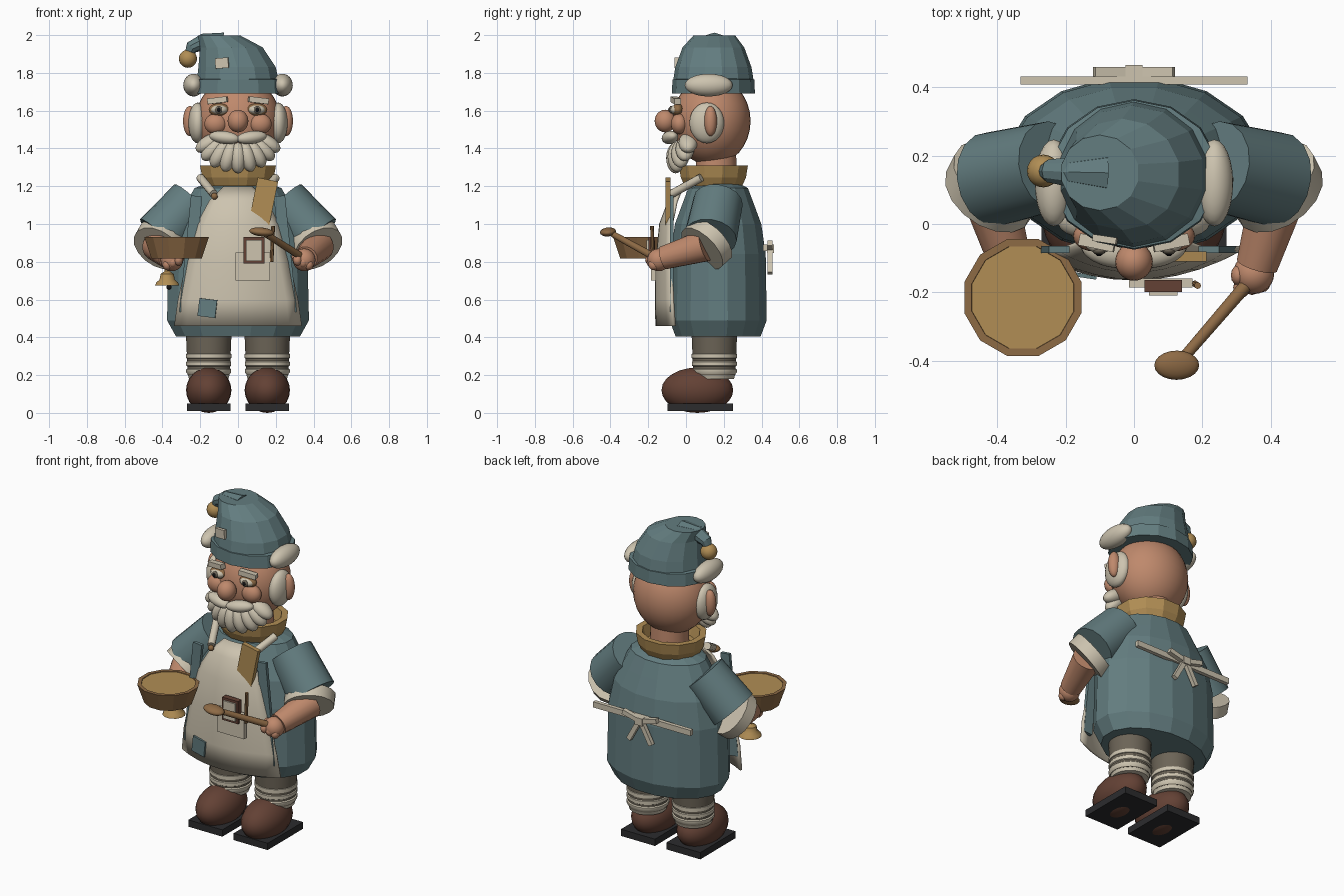
import bpy, bmesh, math
from mathutils import Vector, Matrix, Euler

if "Cube" in bpy.data.objects:
    bpy.data.objects.remove(bpy.data.objects["Cube"])

COL = {"teal": (.125, .205, .215), "cream": (.61, .55, .43), "skin": (.52, .25, .15),
       "gold": (.44, .27, .09), "wood": (.27, .145, .06), "leather": (.125, .053, .035),
       "sole_dark": (.025, .025, .027), "olive": (.15, .128, .095), "black": (.006, .006, .007)}
MAT = {}
for n, c in COL.items():
    MAT[n] = bpy.data.materials.new(n)
    MAT[n].diffuse_color = (*c, 1)


def finish(name, bm, mat, smooth=None):
    bmesh.ops.recalc_face_normals(bm, faces=bm.faces)
    me = bpy.data.meshes.new(name)
    bm.to_mesh(me)
    bm.free()
    me.materials.append(MAT[mat])
    if smooth:
        me.polygons.foreach_set("use_smooth", [True] * len(me.polygons))
        me.set_sharp_from_angle(angle=math.radians(smooth))
    ob = bpy.data.objects.new(name, me)
    bpy.context.collection.objects.link(ob)
    return ob


def ell(name, c, r, mat, rot=(0, 0, 0), seg=24):
    """Ellipsoid at c with radii r."""
    bm = bmesh.new()
    m = Matrix.Translation(c) @ Euler(rot).to_matrix().to_4x4() @ Matrix.Diagonal((*r, 1))
    bmesh.ops.create_uvsphere(bm, u_segments=seg, v_segments=seg // 2, radius=1, matrix=m)
    return finish(name, bm, mat, 60)


def box(name, c, s, mat, rot=(0, 0, 0)):
    """Box at c with full size s."""
    bm = bmesh.new()
    m = Matrix.Translation(c) @ Euler(rot).to_matrix().to_4x4() @ Matrix.Diagonal((*s, 1))
    bmesh.ops.create_cube(bm, size=1, matrix=m)
    return finish(name, bm, mat)


def tube(name, pts, radii, mat, sides=16, sy=1, axis=None, smooth=None, caps=True):
    """Rings of the given radii lofted along a path."""
    bm = bmesh.new()
    pts = [Vector(p) for p in pts]
    rings = []
    for i, (p, r) in enumerate(zip(pts, radii)):
        d = Vector(axis) if axis else pts[min(i + 1, len(pts) - 1)] - pts[max(i - 1, 0)]
        q = d.to_track_quat('Z', 'Y')
        rings.append([bm.verts.new(p + q @ Vector((r * math.cos(a), r * sy * math.sin(a), 0)))
                      for a in (2 * math.pi * (k + .5) / sides for k in range(sides))])
    for a, b in zip(rings, rings[1:]):
        for k in range(sides):
            bm.faces.new((a[k], a[(k + 1) % sides], b[(k + 1) % sides], b[k]))
    if caps:
        bm.faces.new(rings[0])
        bm.faces.new(rings[-1])
    return finish(name, bm, mat, smooth)


def lathe(name, x, y, prof, mat, **k):
    return tube(name, [(x, y, z) for r, z in prof], [r for r, z in prof], mat, axis=(0, 0, 1), **k)


# ---- legs, socks, shoes
for s, side in ((-1, "right"), (1, "left")):
    x = .155 * s
    box(f"{side}_sole", (x, .075, .03), (.232, .345, .042), "sole_dark")
    ell(f"{side}_shoe", (x, .06, .12), (.12, .19, .12), "leather")
    lathe(f"{side}_leg", x, .15, [(.112, .2), (.123, .45)], "olive", sides=24, smooth=40)
    lathe(f"{side}_sock", x, .15, [(.105, .18), (.112, .205), (.12, .215), (.12, .23), (.112, .237),
          (.112, .245), (.12, .25), (.12, .27), (.112, .277), (.112, .287), (.121, .29),
          (.121, .312), (.11, .316)], "cream", sides=24, smooth=40)

# ---- coat
lathe("coat", 0, .17, [(.335, .405), (.383, .49), (.38, .62), (.375, .84), (.34, 1.0),
      (.285, 1.1), (.235, 1.19), (.15, 1.22)], "teal", sides=16, sy=.685)

# ---- apron: curved panel, widening downwards
rows = [(.46, .335, -.155, -.06), (.6, .315, -.158, -.07), (.8, .27, -.155, -.075),
        (1.0, .215, -.135, -.075), (1.12, .15, -.09, -.05), (1.195, .075, -.03, -.02)]
bm = bmesh.new()
grid = []
for z, w, yf, ys in rows:
    grid.append([bm.verts.new((w * t / 5, yf + (ys - yf) * (t / 5) ** 2, z)) for t in range(-5, 6)])
for a, b in zip(grid, grid[1:]):
    for k in range(10):
        bm.faces.new((a[k], a[k + 1], b[k + 1], b[k]))
apron = finish("apron", bm, "cream", 40)
sol = apron.modifiers.new("thickness", 'SOLIDIFY')
sol.thickness = .014
sol.offset = 0

# ---- apron details: pocket, book, pencil, patch, straps, ties
box("pocket", (.078, -.172, .775), (.185, .026, .15), "cream")
box("book", (.085, -.182, .86), (.11, .035, .14), "leather")
box("book_page", (.085, -.204, .86), (.083, .009, .11), "cream")
tube("pencil", [(.178, -.175, .8), (.186, -.18, .99)], [.01, .01], "wood", sides=8)
box("apron_patch", (-.162, -.149, .555), (.095, .012, .095), "teal", (0, .12, -.15))
for s, side in ((-1, "right"), (1, "left")):
    tube(f"{side}_apron_strap", [(.2 * s, .08, 1.245), (.13 * s, -.075, 1.16)], [.022, .022],
         "cream", sides=10, smooth=40)
    ell(f"{side}_strap_button", (.125 * s, -.085, 1.147), (.018, .016, .018), "wood", seg=12)
    box(f"{side}_coat_lapel", (.25 * s, -.075, .84), (.06, .02, .62), "teal", (0, -.1 * s, 0))
    box(f"{side}_bow_loop", (.06 * s, .445, .885), (.115, .028, .028), "cream", (0, -.25 * s, 0))
    box(f"{side}_bow_tail", (.04 * s, .445, .805), (.028, .025, .15), "cream", (0, -.5 * s, 0))
box("waist_tie", (0, .42, .875), (.665, .024, .035), "cream")
box("bow_knot", (0, .447, .87), (.05, .036, .045), "cream")

# ---- arms
for s, side in ((-1, "right"), (1, "left")):
    tube(f"{side}_sleeve", [(.24 * s, .17, 1.12), (.415 * s, .13, .93)], [.132, .14], "teal",
         sides=16, smooth=40)
    tube(f"{side}_cuff", [(.4 * s, .135, .915), (.425 * s, .085, .87)], [.143, .143], "cream",
         sides=16, axis=(.42 * s, -.6, -.6), smooth=40)
    tube(f"{side}_forearm", [(.425 * s, .1, .885), (.36 * s, -.12, .82)], [.085, .062], "skin",
         smooth=40)
    ell(f"{side}_hand", (.35 * s, -.145, .81), (.06, .06, .06), "skin")
    for k in range(3):
        ell(f"{side}_finger_{k}", ((.375 - .03 * k) * s, -.17 - .008 * k, .785 + .012 * k),
            (.025, .03, .03), "skin", seg=12)
    ell(f"{side}_thumb", (.305 * s, -.15, .825), (.022, .03, .03), "skin", seg=12)

# ---- bowl and bell in the right hand
lathe("bowl", -.325, -.215, [(.138, .818), (.177, .93), (.155, .93), (.13, .84)], "wood", sides=12)
lathe("dough", -.325, -.215, [(.14, .85), (.157, .926)], "gold", sides=12)
lathe("bell", -.375, -.09, [(.066, .675), (.06, .69), (.042, .705), (.036, .735), (.014, .75),
      (.012, .78)], "gold", sides=12, smooth=40)
ell("bell_clapper", (-.365, -.09, .665), (.014, .014, .014), "black", seg=12)

# ---- spoon in the left hand
tube("spoon_handle", [(.37, -.13, .805), (.15, -.385, .945)], [.021, .017], "wood", sides=10,
     smooth=40)
ell("spoon_head", (.125, -.413, .958), (.066, .043, .023), "wood", (.1, .1, 0), 20)

# ---- neck and scarf
lathe("neck", 0, .16, [(.115, 1.18), (.105, 1.4)], "skin", sides=20, smooth=40)
lathe("scarf", 0, .145, [(.172, 1.2), (.196, 1.245), (.208, 1.31), (.17, 1.31), (.15, 1.24)],
      "gold", sides=12, sy=.91)
box("scarf_tail", (.135, -.095, 1.12), (.11, .028, .235), "gold", (0, .2, 0))

# ---- head and face
ell("head", (0, .135, 1.545), (.225, .207, .235), "skin", seg=32)
ell("nose", (0, -.11, 1.545), (.055, .056, .06), "skin")
for s, side in ((-1, "right"), (1, "left")):
    ell(f"{side}_ear", (.255 * s, .13, 1.545), (.036, .034, .08), "skin")
    ell(f"{side}_sideburn", (.213 * s, .11, 1.535), (.05, .092, .108), "cream")
    ell(f"{side}_cheek", (.118 * s, -.035, 1.53), (.06, .045, .055), "skin")
    ell(f"{side}_eyelid", (.1 * s, -.043, 1.605), (.055, .03, .034), "wood")
    ell(f"{side}_eye", (.1 * s, -.055, 1.605), (.044, .03, .025), "cream")
    ell(f"{side}_iris", (.102 * s, -.078, 1.605), (.02, .012, .021), "olive", seg=16)
    ell(f"{side}_pupil", (.102 * s, -.086, 1.605), (.011, .008, .012), "black", seg=12)
    box(f"{side}_brow", (.108 * s, -.055, 1.655), (.105, .035, .03), "cream", (0, .12 * s, .2 * s))
    ell(f"{side}_moustache", (.072 * s, -.085, 1.458), (.083, .04, .034), "cream",
        (0, -.12 * s, .25 * s))

# ---- beard: fan of lobes around the chin
for k in range(-4, 5):
    a = math.radians(k * 19)
    ell(f"beard_lobe_{k + 4}", (.155 * math.sin(a), -.055 + .07 * math.sin(a) ** 2,
        1.455 - .105 * math.cos(a)), (.042, .05, .082), "cream", (0, -a * .8 + 0, 0), 20)

# ---- hat
lathe("hat_band", 0, .145, [(.228, 1.69), (.25, 1.69), (.246, 1.765), (.22, 1.77)], "teal",
      sides=14, sy=.88)
tube("hat", [(0, .145, 1.74), (-.005, .145, 1.83), (-.035, .145, 1.935), (-.1, .15, 1.998)],
     [.225, .21, .17, .115], "teal", sides=14, sy=.96, axis=(0, 0, 1))
tube("hat_tip", [(-.09, .15, 1.94), (-.19, .152, 1.962), (-.245, .155, 1.935), (-.265, .155, 1.89)],
     [.075, .045, .035, .02], "teal", sides=10)
ell("pompom", (-.265, .155, 1.875), (.048, .048, .048), "gold", seg=20)
box("hat_patch", (-.085, -.045, 1.852), (.07, .02, .055), "cream", (0, -.08, -.15))
for s, side in ((-1, "right"), (1, "left")):
    ell(f"{side}_hat_trim", (.235 * s, .12, 1.735), (.055, .127, .06), "cream")

for m in bpy.data.materials:
    if m.users and not m.is_grease_pencil:
        m.use_nodes = True
        m.node_tree.nodes["Principled BSDF"].inputs["Base Color"].default_value = m.diffuse_color
